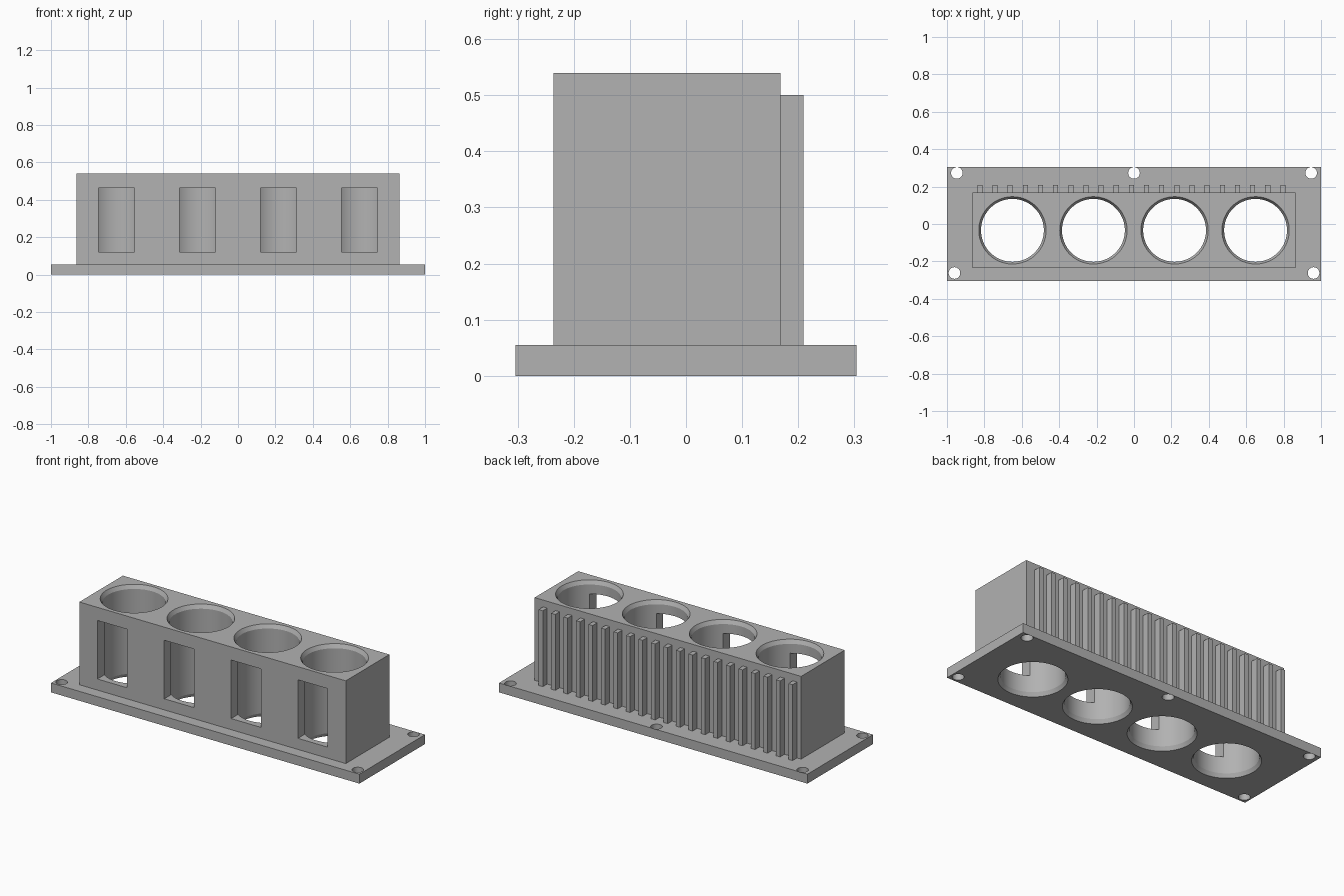
import bpy, bmesh, math
from mathutils import Matrix, Vector

if "Cube" in bpy.data.objects:
    bpy.data.objects.remove(bpy.data.objects["Cube"], do_unlink=True)

GREY = (0.445, 0.445, 0.445, 1)
grey = bpy.data.materials.new("light grey")
grey.use_nodes = True
grey.diffuse_color = GREY
grey.node_tree.nodes["Principled BSDF"].inputs["Base Color"].default_value = GREY

BASE_TOP, BODY_TOP = 0.055, 0.54
BODY_FRONT, BODY_BACK = -0.236, 0.168
BORE_XS = [-0.65, -0.217, 0.217, 0.65]
BORE_Y, BORE_R, RIM_R, CHAMFER = -0.034, 0.168, 0.18, 0.022


def add_box(bm, low, high):
    low, high = Vector(low), Vector(high)
    place = Matrix.Translation((low + high) / 2) @ Matrix.Diagonal((high - low).to_4d())
    bmesh.ops.create_cube(bm, size=1, matrix=place)


def add_lathe(bm, x, y, profile, sides):
    """Closed solid of revolution about a vertical axis; profile is (radius, z)."""
    rings = [[bm.verts.new((x + r * math.cos(math.tau * i / sides),
                            y + r * math.sin(math.tau * i / sides), z))
              for i in range(sides)] for r, z in profile]
    for a, b in zip(rings, rings[1:]):
        for i in range(sides):
            j = (i + 1) % sides
            bm.faces.new((a[i], a[j], b[j], b[i]))
    bm.faces.new(rings[0][::-1])
    bm.faces.new(rings[-1])


def make(name, bm):
    mesh = bpy.data.meshes.new(name)
    bm.normal_update()
    bm.to_mesh(mesh)
    bm.free()
    mesh.materials.append(grey)
    obj = bpy.data.objects.new(name, mesh)
    bpy.context.collection.objects.link(obj)
    return obj


def cut(obj, cutters):
    """Subtract the cutters and shade the round walls smoothly."""
    bpy.ops.object.select_all(action="DESELECT")
    bpy.context.view_layer.objects.active = obj
    obj.select_set(True)
    for cutter in cutters:
        mod = obj.modifiers.new("cut", "BOOLEAN")
        mod.object, mod.operation, mod.solver = cutter, "DIFFERENCE", "EXACT"
        bpy.ops.object.modifier_apply(modifier=mod.name)
    bpy.ops.object.shade_smooth_by_angle(angle=math.radians(25))


# Base plate and upright body
bm = bmesh.new()
add_box(bm, (-1, -0.304, 0), (1, 0.304, BASE_TOP))
base = make("base_plate", bm)

bm = bmesh.new()
add_box(bm, (-0.864, BODY_FRONT, BASE_TOP), (0.864, BODY_BACK, BODY_TOP))
body = make("body_block", bm)

# Cutter: bores with a chamfer at both ends
bm = bmesh.new()
for x in BORE_XS:
    add_lathe(bm, x, BORE_Y, [(RIM_R, -0.1), (RIM_R, 0), (BORE_R, CHAMFER),
                              (BORE_R, BODY_TOP - CHAMFER), (RIM_R, BODY_TOP),
                              (RIM_R, BODY_TOP + 0.1)], 96)
bores = make("bore_cutter", bm)

# Cutter: front windows opening into the bores
bm = bmesh.new()
for x in BORE_XS:
    add_box(bm, (x - 0.096, BODY_FRONT - 0.1, 0.12), (x + 0.096, BORE_Y, 0.463))
windows = make("window_cutter", bm)

# Cutter: screw holes through the plate
bm = bmesh.new()
for x, y in [(-0.947, 0.273), (0, 0.273), (0.947, 0.273), (-0.96, -0.262), (0.96, -0.262)]:
    add_lathe(bm, x, y, [(0.031, -0.1), (0.031, 0.2)], 40)
screws = make("screw_hole_cutter", bm)

cut(base, [bores, screws])
cut(body, [bores, windows])
for cutter in (bores, windows, screws):
    bpy.data.objects.remove(cutter, do_unlink=True)

# Row of upright ribs along the back
bm = bmesh.new()
for i in range(21):
    x = -0.824 + 0.081 * i
    add_box(bm, (x - 0.0135, BODY_BACK, BASE_TOP), (x + 0.0135, 0.209, 0.50))
make("back_ribs", bm)
